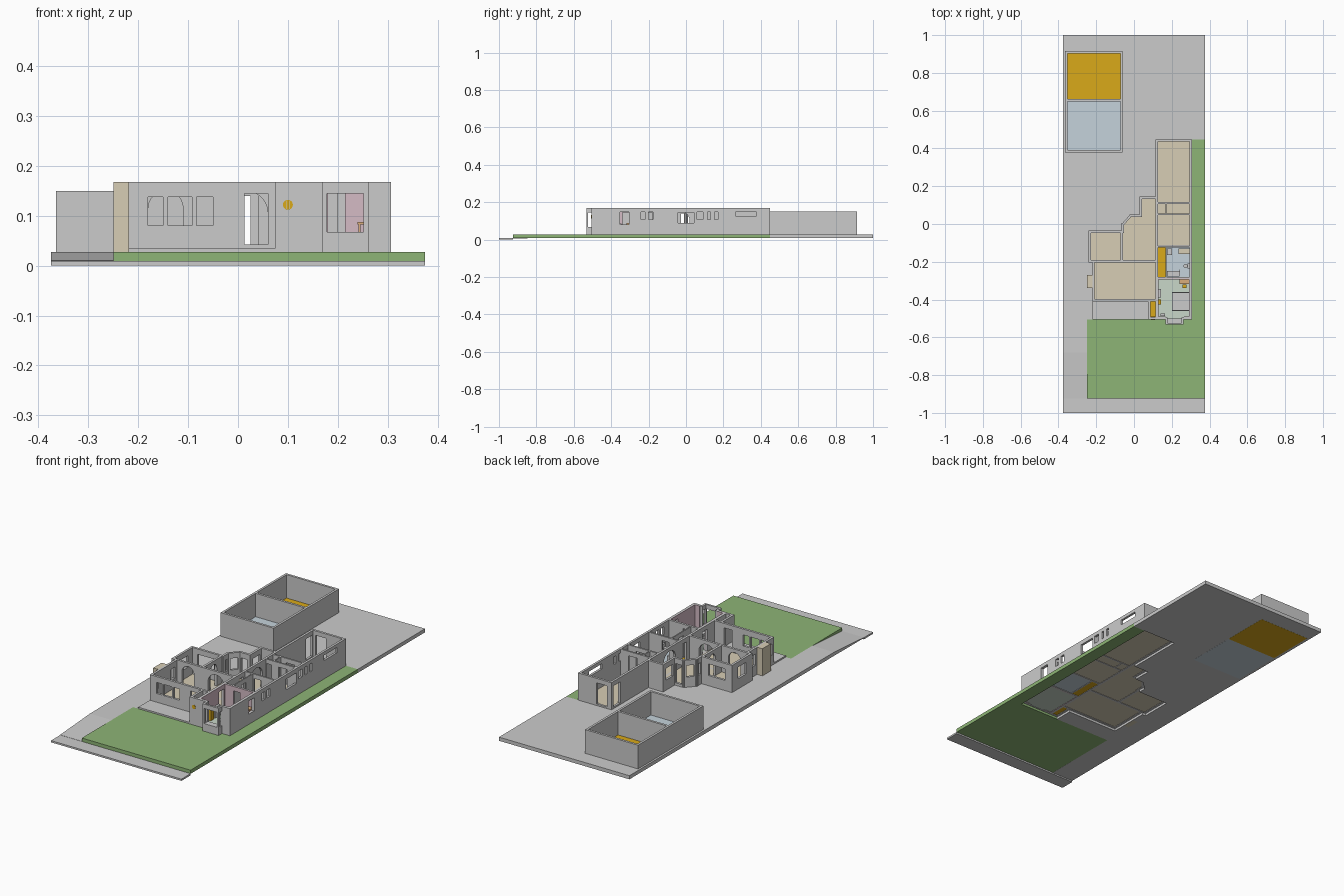
import bpy, bmesh, math
from mathutils import Vector

if "Cube" in bpy.data.objects:
    bpy.data.objects.remove(bpy.data.objects["Cube"])

T, BASE, TOP, GRADE = .012, .02, .168, .027


def colour(name, r, g, b):
    m = bpy.data.materials.new(name)
    m.diffuse_color = (r, g, b, 1)
    m.use_nodes = True
    m.node_tree.nodes["Principled BSDF"].inputs["Base Color"].default_value = m.diffuse_color
    return m


GREEN = colour("grass", .27, .46, .18)
BEIGE = colour("beige", .68, .61, .46)
GOLD = colour("gold", .70, .40, .01)
BLUE = colour("pale_blue", .56, .65, .71)
PINK = colour("pink", .66, .50, .56)
MINT = colour("mint", .58, .68, .58)
ORANGE = colour("orange", .70, .42, .20)


def finish(bm, name, mat):
    bmesh.ops.recalc_face_normals(bm, faces=bm.faces[:])
    me = bpy.data.meshes.new(name)
    bm.to_mesh(me)
    bm.free()
    ob = bpy.data.objects.new(name, me)
    bpy.context.collection.objects.link(ob)
    if mat:
        me.materials.append(mat)
    return ob


def extrude(bm, vec):
    r = bmesh.ops.extrude_face_region(bm, geom=bm.faces[:])
    bmesh.ops.translate(bm, vec=vec, verts=[v for v in r["geom"] if isinstance(v, bmesh.types.BMVert)])


def prism(name, pts, z0, z1, mat=None):
    bm = bmesh.new()
    bm.faces.new([bm.verts.new((x, y, z0)) for x, y in pts])
    extrude(bm, (0, 0, z1 - z0))
    return finish(bm, name, mat)


def box(name, x0, x1, y0, y1, z0, z1, mat=None):
    return prism(name, [(x0, y0), (x1, y0), (x1, y1), (x0, y1)], z0, z1, mat)


def wall(name, a, b, ops=(), t=T, mat=None, z0=BASE, z1=TOP):
    """Straight wall; each opening is (start, end, bottom, top[, arched])
    along the wall's own x or y coordinate (distance on a diagonal)."""
    a, b = Vector((*a, 0)), Vector((*b, 0))
    u = (b - a).normalized()
    n = Vector((-u.y, u.x, 0))
    base = a.x if abs(u.x) > .95 else a.y if abs(u.y) > .95 else 0
    ops = [(o[0] - base, o[1] - base, *o[2:]) for o in ops]
    ss = sorted({-t / 2, (b - a).length + t / 2, *[s for o in ops for s in o[:2]]})
    zs = sorted({z0, z1, *[z for o in ops for z in o[2:4]]})
    bm, seen = bmesh.new(), {}

    def vert(s, z):
        k = (round(s, 5), round(z, 5))
        if k not in seen:
            seen[k] = bm.verts.new(a + u * s - n * t / 2 + Vector((0, 0, z)))
        return seen[k]

    for s, s2 in zip(ss, ss[1:]):
        for z, z2 in zip(zs, zs[1:]):
            cs, cz = (s + s2) / 2, (z + z2) / 2
            if not any(o[0] < cs < o[1] and o[2] < cz < o[3] for o in ops):
                bm.faces.new([vert(s, z), vert(s2, z), vert(s2, z2), vert(s, z2)])
    # Rounded corners for arched openings
    for o in [o for o in ops if len(o) > 4]:
        r, c = (o[1] - o[0]) / 2, (o[0] + o[1]) / 2
        for side in (-1, 1):
            pts = [(c + side * r * math.cos(i * math.pi / 12), o[3] - r + r * math.sin(i * math.pi / 12)) for i in range(7)]
            pts.append((c + side * r, o[3]))
            bm.faces.new([bm.verts.new(a + u * s - n * t / 2 + Vector((0, 0, z))) for s, z in pts])
    extrude(bm, n * t)
    return finish(bm, name, mat)


# Site: pavement, ramp, paving wrapped round the house, lawn
box("pavement", -.375, .375, -1, -.925, 0, .009)
bm = bmesh.new()
bm.faces.new([bm.verts.new((-.375, y, z)) for y, z in ((-.925, .007), (-.68, .008), (-.68, GRADE), (-.925, .010))])
extrude(bm, (.125, 0, 0))
finish(bm, "driveway_ramp", None)
house = [(.075, -.41), (-.22, -.41), (-.22, -.197), (-.24, -.197), (-.24, -.035), (-.065, -.035),
         (-.065, 0), (-.02, .05), (.03, .05), (.03, .145), (.115, .145), (.115, .448)]
prism("paving", [(-.375, -.68), (-.25, -.68), (-.25, -.505), (.075, -.505)] + house +
      [(.375, .448), (.375, 1), (-.375, 1)], .008, GRADE)
prism("lawn", [(-.25, -.925), (.375, -.925), (.375, .448), (.307, .448), (.307, -.505), (-.25, -.505)], .008, GRADE, GREEN)
box("porch_step", -.22, .075, -.505, -.41, .026, .035)

# Garage with dividing wall
box("garage_back_floor", -.36, -.065, .655, .91, .0075, .0285, GOLD)
box("garage_front_floor", -.36, -.065, .385, .655, .0075, .0285, BLUE)
for nm, y in (("front", .385), ("divider", .655), ("back", .909)):
    wall("garage_wall_" + nm, (-.359, y), (-.066, y), z0=GRADE, z1=.15)
for nm, x in (("left", -.359), ("right", -.066)):
    wall("garage_wall_" + nm, (x, .385), (x, .909), z0=GRADE, z1=.15)

# Room floors
F0, F1 = .022, .03
box("living_floor", -.215, .115, -.405, -.2, F0, F1, BEIGE)
box("side_room_floor", -.235, -.068, -.192, -.04, F0, F1, BEIGE)
prism("dining_floor", [(-.062, -.192), (.115, -.192), (.115, .14), (.035, .14), (.035, .045), (-.02, .045), (-.062, 0)], F0, F1, BEIGE)
for nm, x0, x1, y0, y1, m in (
        ("family", .125, .3, .115, .442, BEIGE), ("pantry", .125, .167, .055, .107, BEIGE),
        ("laundry", .172, .3, .055, .107, BEIGE), ("hall", .125, .3, -.115, .047, BEIGE),
        ("closet", .125, .167, -.28, -.125, GOLD), ("bath", .172, .3, -.28, -.125, BLUE),
        ("bedroom", .125, .3, -.5, -.29, MINT), ("entry_closet", .083, .115, -.5, -.41, GOLD)):
    box(nm + "_floor", x0, x1, y0, y1, F0, F1, m)

# Left wing walls
D = .145
wall("living_front_wall", (-.214, -.404), (.081, -.404),
     [(-.18, -.15, .08, .138), (-.14, -.092, .08, .138), (-.083, -.05, .08, .138), (.013, .06, .042, D)])
wall("living_left_wall", (-.214, -.404), (-.214, -.197), [(-.39, -.355, .08, .138), (-.255, -.22, .08, .138)])
wall("living_back_wall", (-.234, -.197), (.115, -.197), [(-.18, -.11, .03, .15, 1), (-.03, .06, .03, .15, 1)])
box("chimney", -.25, -.22, -.34, -.27, .008, TOP, BEIGE)
wall("side_room_left_wall", (-.234, -.197), (-.234, -.041), [(-.15, -.085, .08, .14)])
wall("side_room_back_wall", (-.234, -.041), (-.065, -.041), [(-.2, -.105, .08, .14)])
wall("side_room_right_wall", (-.065, -.197), (-.065, -.041), [(-.14, -.09, .03, .15, 1)])
wall("dining_left_wall", (-.059, -.041), (-.059, 0), [(-.028, -.008, .08, .14)])
wall("dining_angled_wall", (-.059, -.002), (-.018, .044), [(.013, .05, .08, .14)])
wall("dining_back_wall", (-.018, .044), (.036, .044), [(-.008, .025, .04, .14)])
wall("nook_left_wall", (.036, .044), (.036, .139), [(.065, .12, .08, .14)])
wall("nook_back_wall", (.036, .139), (.121, .139))

# Right wing walls
wall("wing_left_wall", (.121, -.499), (.121, .442),
     [(-.34, -.3, .03, D), (-.17, -.135, .03, D), (-.08, .02, .03, .15, 1), (.375, .43, .035, D)])
wall("wing_right_wall", (.301, -.499), (.301, .442),
     [(-.353, -.305, .08, .148), (-.24, -.218, .107, .148), (-.2, -.176, .107, .148), (-.043, .043, .09, D),
      (.06, .09, .107, .148), (.113, .13, .107, .148), (.152, .17, .107, .148), (.267, .374, .123, .15)])
wall("wing_back_wall", (.121, .442), (.301, .442), [(.14, .2, .035, D)])
for nm, y, o in (("family", .111, [(.2, .25, .03, D)]), ("laundry", .051, [(.13, .16, .03, D), (.2, .25, .03, D)]),
                 ("hall", -.12, [(.18, .22, .03, D)]), ("bedroom", -.285, [(.18, .215, .03, D)])):
    wall(nm + "_cross_wall", (.121, y), (.301, y), o, t=.009)
wall("pantry_wall", (.17, .051), (.17, .111), t=.006)
wall("closet_wall", (.17, -.285), (.17, -.12), [(-.22, -.18, .03, D)], t=.006)

# Bedroom front, bay window and entry closet
wall("bedroom_front_left", (.081, -.499), (.168, -.499))
wall("bedroom_front_right", (.262, -.499), (.301, -.499))
wall("entry_closet_left", (.081, -.499), (.081, -.404))
wall("entry_closet_back", (.081, -.404), (.121, -.404))
wall("bay_front", (.174, -.528), (.256, -.528), [(.178, .253, .067, D)], t=.01)
for nm, x in (("left", .173), ("right", .257)):
    wall("bay_side_" + nm, (x, -.528), (x, -.499), [(-.523, -.505, .067, D)], t=.01)
box("bay_seat", .175, .255, -.525, -.5, BASE, .066)
wall("pink_back_lining", (.128, -.291), (.294, -.291), [(.18, .215, .03, D)], t=.003, mat=PINK)
wall("pink_left_lining", (.1285, -.492), (.1285, -.291), [(-.34, -.3, .03, D)], t=.003, mat=PINK)
wall("pink_right_lining", (.2935, -.492), (.2935, -.291), [(-.353, -.305, .08, .148)], t=.003, mat=PINK)
wall("pink_front_left_lining", (.128, -.4915), (.164, -.4915), t=.003, mat=PINK)
wall("pink_front_right_lining", (.266, -.4915), (.294, -.4915), t=.003, mat=PINK)

# Porthole with crossbars
bpy.ops.mesh.primitive_cylinder_add(vertices=24, radius=.01, depth=.016, location=(.1, -.499, .122), rotation=(math.pi / 2, 0, 0))
bpy.context.object.name = "porthole"
bpy.context.object.data.materials.append(GOLD)
for dx in (-.003, .003):
    box("porthole_bar", .0995 + dx, .1005 + dx, -.509, -.506, .113, .131)

# Bedroom furniture
box("bed_base", .2, .29, -.46, -.36, F1, .052)
box("mattress", .202, .292, -.458, -.362, .052, .062)
box("pillow", .272, .29, -.445, -.375, .062, .067)
box("desk_top", .24, .29, -.318, -.293, .082, .088, ORANGE)
for x in (.242, .285):
    box("desk_leg", x, x + .004, -.316, -.294, F1, .082, ORANGE)
box("chair_seat", .258, .278, -.34, -.321, .052, .056, GOLD)
box("chair_post", .266, .27, -.332, -.328, F1, .052, GOLD)
box("dresser", .13, .142, -.39, -.345, F1, .085)
box("wardrobe", .13, .142, -.425, -.4, F1, .085, GOLD)
box("nightstand", .14, .165, -.488, -.475, F1, .075)

# Bathroom fixtures
box("vanity", .175, .24, -.278, -.25, F1, .065)
box("shower_screen", .24, .243, -.275, -.24, F1, .11)
box("linen_shelf", .235, .294, -.16, -.13, F1, .05, BEIGE)
box("toilet_tank", .282, .294, -.235, -.21, F1, .07)
bpy.ops.mesh.primitive_cylinder_add(vertices=16, radius=.011, depth=.022, location=(.273, -.2225, .041))
bpy.context.object.name = "toilet_bowl"
box("basin", .175, .2, -.165, -.13, F1, .065)
